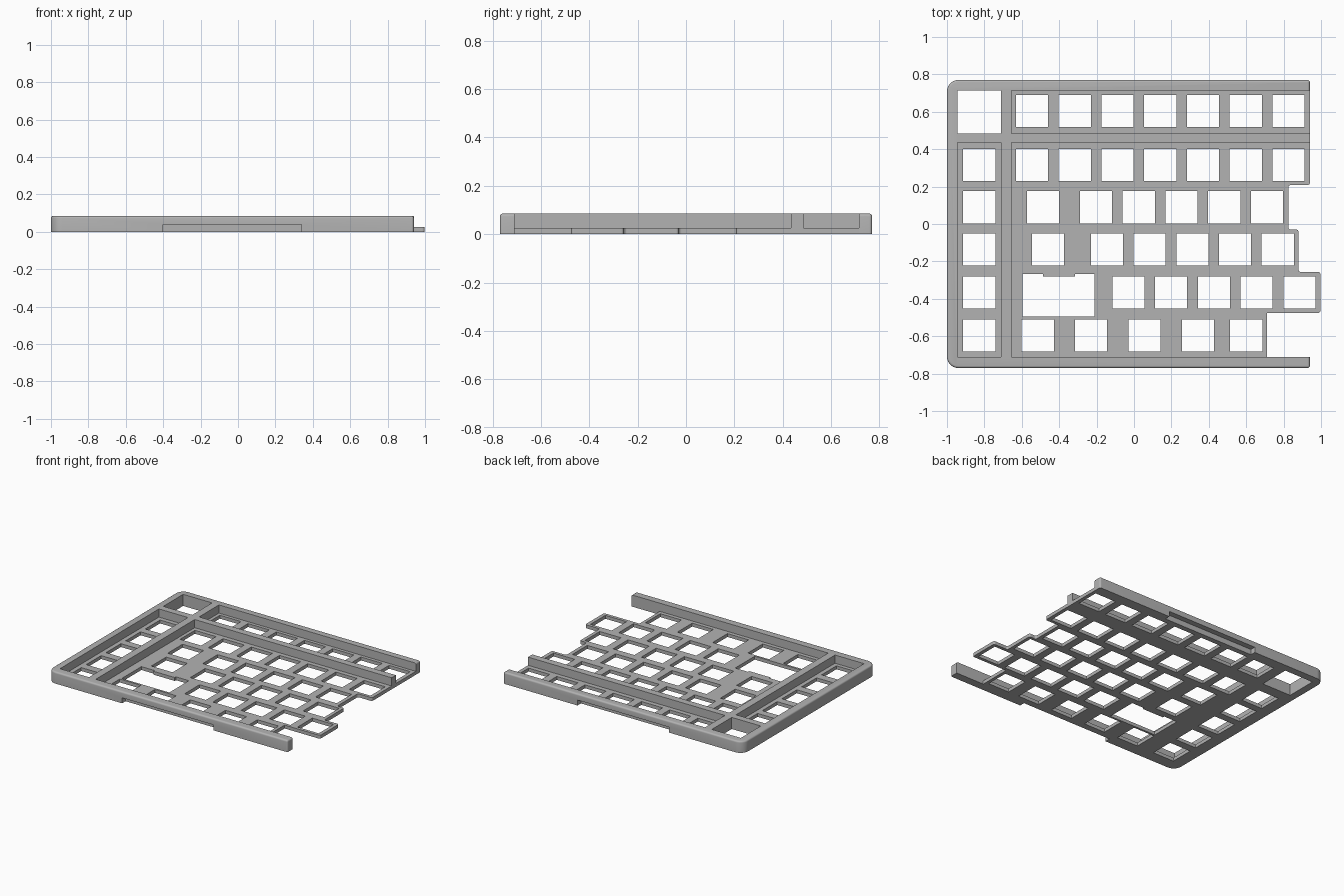
import bpy, bmesh
from mathutils import Vector

cube = bpy.data.objects.get("Cube")
if cube:
    bpy.data.objects.remove(cube, do_unlink=True)

GREY = (0.45, 0.45, 0.45, 1)
grey = bpy.data.materials.new("plain grey")
grey.use_nodes = True
grey.diffuse_color = GREY
grey.node_tree.nodes["Principled BSDF"].inputs["Base Color"].default_value = GREY

PLATE, TOP = 0.025, 0.085           # plate thickness, frame height
LEFT, RIGHT, FRONT, BACK = -0.945, 0.94, -0.71, 0.715   # inside of the frame
KEY, PITCH = 0.172, 0.2285          # key opening, key spacing


def add_object(name, bm):
    mesh = bpy.data.meshes.new(name)
    bmesh.ops.recalc_face_normals(bm, faces=bm.faces)
    bm.to_mesh(mesh)
    bm.free()
    mesh.materials.append(grey)
    obj = bpy.data.objects.new(name, mesh)
    bpy.context.collection.objects.link(obj)
    return obj


def box(name, x0, x1, y0, y1, z0, z1):
    bm = bmesh.new()
    bmesh.ops.create_cube(bm, size=1)
    for v in bm.verts:
        v.co = ((x0 + x1) / 2 + v.co.x * (x1 - x0),
                (y0 + y1) / 2 + v.co.y * (y1 - y0),
                (z0 + z1) / 2 + v.co.z * (z1 - z0))
    return add_object(name, bm)


def rounded(corners, steps=6):
    """Replace each (x, y, radius) corner by a short arc."""
    out = []
    for i, (x, y, r) in enumerate(corners):
        p = Vector((x, y))
        if r == 0:
            out.append(p)
            continue
        a = p + (Vector(corners[i - 1][:2]) - p).normalized() * r
        b = p + (Vector(corners[(i + 1) % len(corners)][:2]) - p).normalized() * r
        centre = a + b - p
        for k in range(steps + 1):
            d = a.lerp(b, k / steps) - centre
            out.append(centre + d.normalized() * r)
    return out


def rect(x0, x1, y0, y1):
    return [(x0, y0), (x1, y0), (x1, y1), (x0, y1)]


# Key plate: stepped outline with openings
r = 0.012
outline = rounded([
    (LEFT, FRONT, 0), (0.71, FRONT, 0), (0.71, -0.475, 0), (0.997, -0.475, r),
    (0.997, -0.257, r), (0.88, -0.257, r), (0.88, -0.03, r), (0.825, -0.03, r),
    (0.825, 0.208, r), (RIGHT, 0.208, r), (RIGHT, BACK, 0), (-0.71, BACK, 0),
    (-0.71, 0.485, 0), (LEFT, 0.485, 0)], 4)

keys = []


def key_row(y, first_x, count, pitch=PITCH):
    keys.extend((first_x + i * pitch, y) for i in range(count))


row_y = [0.605, 0.316, 0.09, -0.137, -0.366, -0.596]
key_row(row_y[0], -0.545, 7)
key_row(row_y[1], -0.545, 7)
key_row(row_y[2], -0.487, 1)
key_row(row_y[2], -0.203, 5)
key_row(row_y[3], -0.46, 1)
key_row(row_y[3], -0.145, 5)
key_row(row_y[4], -0.03, 5)
key_row(row_y[5], -0.515, 4, 0.2855)
key_row(row_y[5], 0.6, 1)
for y in row_y[1:]:
    key_row(y, -0.827, 1)

h = KEY / 2
loops = [outline] + [rect(x - h, x + h, y - h, y + h) for x, y in keys]
# Wide opening with a shallow tongue on its back edge
loops.append([(-0.595, -0.495), (-0.21, -0.495), (-0.21, -0.268), (-0.315, -0.268),
              (-0.315, -0.282), (-0.487, -0.282), (-0.487, -0.268), (-0.595, -0.268)])

curve = bpy.data.curves.new("plate_profile", "CURVE")
curve.dimensions = "2D"
curve.fill_mode = "BOTH"
curve.extrude = PLATE / 2
for loop in loops:
    spline = curve.splines.new("POLY")
    spline.points.add(len(loop) - 1)
    for point, co in zip(spline.points, loop):
        point.co = (co[0], co[1], 0, 1)
    spline.use_cyclic_u = True
profile = bpy.data.objects.new("plate_profile", curve)
bpy.context.collection.objects.link(profile)
bpy.context.view_layer.update()
flat = profile.evaluated_get(bpy.context.evaluated_depsgraph_get()).to_mesh()
bm = bmesh.new()
bm.from_mesh(flat)
bpy.data.objects.remove(profile, do_unlink=True)
bmesh.ops.remove_doubles(bm, verts=bm.verts, dist=0.0001)
bmesh.ops.translate(bm, verts=bm.verts, vec=(0, 0, PLATE / 2))
for f in bm.faces:
    f.smooth = False
add_object("key_plate", bm)

# Outer frame: three-sided wall, rounded outside corners and top edge
wall = rounded([
    (-1, -0.77, 0.06), (RIGHT, -0.77, r), (RIGHT, FRONT, 0), (LEFT, FRONT, 0),
    (LEFT, BACK, 0), (RIGHT, BACK, 0), (RIGHT, 0.77, r), (-1, 0.77, 0.06)])
bm = bmesh.new()
base = bm.faces.new([bm.verts.new((p.x, p.y, 0)) for p in wall])
new = bmesh.ops.extrude_face_region(bm, geom=[base])["geom"]
bmesh.ops.translate(bm, verts=[g for g in new if isinstance(g, bmesh.types.BMVert)],
                    vec=(0, 0, TOP))
rim = []
for e in bm.edges:
    mid = (e.verts[0].co + e.verts[1].co) / 2
    outside = mid.x < LEFT - 0.001 or mid.y < FRONT - 0.001 or mid.y > BACK + 0.001
    if mid.z > TOP - 0.001 and outside:
        rim.append(e)
bmesh.ops.bevel(bm, geom=rim, offset=0.02, segments=4, profile=0.5,
                affect="EDGES", clamp_overlap=True)
frame = add_object("outer_frame", bm)

# Finger recesses under the front and back walls
for name, y0, y1 in (("front", -0.8, -0.73), ("back", 0.73, 0.8)):
    cutter = box(name + "_recess_cutter", -0.4, 0.34, y0, y1, -0.02, 0.04)
    cutter.hide_render = True
    mod = frame.modifiers.new(name + "_recess", "BOOLEAN")
    mod.operation = "DIFFERENCE"
    mod.solver = "EXACT"
    mod.object = cutter
    bpy.context.view_layer.objects.active = frame
    bpy.ops.object.modifier_apply(modifier=mod.name)
    bpy.data.objects.remove(cutter, do_unlink=True)

bpy.ops.object.select_all(action="DESELECT")
frame.select_set(True)
bpy.context.view_layer.objects.active = frame
bpy.ops.object.shade_smooth_by_angle(angle=0.6)

# Dividing ribs between the key groups
box("column_rib", -0.71, -0.655, FRONT, BACK, PLATE, TOP)
box("left_row_rib", LEFT, -0.71, 0.435, 0.485, PLATE, TOP)
box("row_rib", -0.655, RIGHT, 0.435, 0.485, PLATE, TOP)
